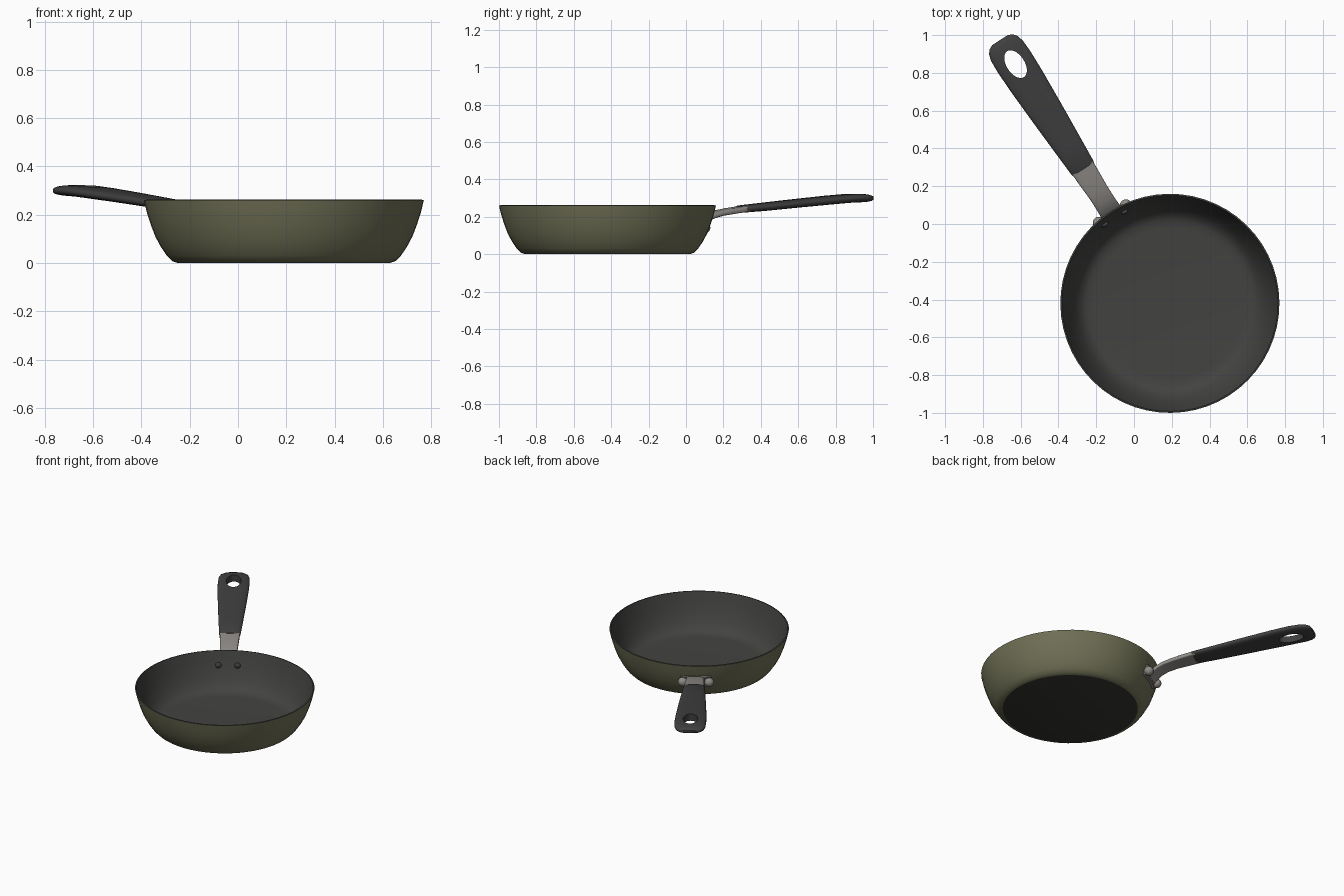
import bpy, bmesh, math
from mathutils import Vector

if "Cube" in bpy.data.objects:
    bpy.data.objects.remove(bpy.data.objects["Cube"])

PAN = (0.19, -0.42, 0)      # pan centre; the handle leaves it along local +Y
TURN = 0.573


def material(name, rgb):
    m = bpy.data.materials.new(name)
    m.diffuse_color = (*rgb, 1)
    m.use_nodes = True
    m.node_tree.nodes["Principled BSDF"].inputs["Base Color"].default_value = m.diffuse_color
    return m


OLIVE = material("olive_enamel", (0.165, 0.165, 0.095))
DARK = material("dark_coating", (0.055, 0.055, 0.053))
BLACK = material("dark_base", (0.035, 0.035, 0.03))
GRIP = material("grip_rubber", (0.05, 0.05, 0.05))
STEEL = material("steel", (0.27, 0.255, 0.24))


def finish(bm, name, mats, angle=40):
    bmesh.ops.recalc_face_normals(bm, faces=bm.faces)
    me = bpy.data.meshes.new(name)
    bm.to_mesh(me)
    bm.free()
    for m in mats:
        me.materials.append(m)
    ob = bpy.data.objects.new(name, me)
    bpy.context.collection.objects.link(ob)
    ob.location = PAN
    ob.rotation_euler.z = TURN
    smooth(ob, angle)
    return ob


def smooth(ob, angle):
    bpy.ops.object.select_all(action='DESELECT')
    ob.select_set(True)
    bpy.context.view_layer.objects.active = ob
    bpy.ops.object.shade_smooth_by_angle(angle=math.radians(angle))


def loft(path, power, n=32):
    """Sweep superellipse sections along (s, z, half width, half thickness)."""
    bm = bmesh.new()
    rings = []
    for i, (s, z, w, t) in enumerate(path):
        a, b = path[max(i - 1, 0)], path[min(i + 1, len(path) - 1)]
        tan = Vector((0, b[0] - a[0], b[1] - a[1])).normalized()
        up = Vector((0, -tan.z, tan.y))
        ring = []
        for k in range(n):
            q = 2 * math.pi * k / n
            c, d = math.cos(q), math.sin(q)
            u = math.copysign(abs(c) ** (2 / power), c) * w
            v = math.copysign(abs(d) ** (2 / power), d) * t
            ring.append(bm.verts.new(Vector((u, s, z)) + up * v))
        rings.append(ring)
    for r0, r1 in zip(rings, rings[1:]):
        for k in range(n):
            bm.faces.new((r0[k], r0[(k + 1) % n], r1[(k + 1) % n], r1[k]))
    bm.faces.new(rings[0])
    bm.faces.new(rings[-1])
    return bm


# Pan: one lathed shell, olive outside, dark inside and underneath
outer = [(0.44, 0.0), (0.463, 0.008), (0.485, 0.03), (0.51, 0.067), (0.533, 0.11),
         (0.552, 0.16), (0.568, 0.21), (0.58, 0.26)]
inner = [(0.572, 0.262), (0.557, 0.21), (0.54, 0.16), (0.52, 0.11), (0.496, 0.067),
         (0.47, 0.034), (0.44, 0.018), (0.40, 0.014)]
profile = outer + inner
N = 56
bm = bmesh.new()
rings = [[bm.verts.new((r * math.cos(2 * math.pi * k / N), r * math.sin(2 * math.pi * k / N), z))
          for k in range(N)] for r, z in profile]
for i, (r0, r1) in enumerate(zip(rings, rings[1:])):
    for k in range(N):
        f = bm.faces.new((r0[k], r0[(k + 1) % N], r1[(k + 1) % N], r1[k]))
        f.material_index = 0 if i < len(outer) - 1 else 1
bm.faces.new(rings[0]).material_index = 2
bm.faces.new(rings[-1]).material_index = 1
finish(bm, "pan", [OLIVE, DARK, BLACK], 50)

# Grip with hanging hole
grip_path = [(0.845, 0.241, 0.066, 0.016), (0.855, 0.242, 0.069, 0.02), (1.0, 0.254, 0.078, 0.022),
             (1.2, 0.272, 0.09, 0.023), (1.4, 0.289, 0.1, 0.024), (1.52, 0.298, 0.103, 0.024),
             (1.59, 0.3, 0.1, 0.023), (1.627, 0.3, 0.09, 0.021), (1.648, 0.299, 0.072, 0.017),
             (1.658, 0.298, 0.05, 0.009)]
grip = finish(loft(grip_path, 2.6), "grip", [GRIP])
bm = bmesh.new()
bmesh.ops.create_cone(bm, cap_ends=True, segments=28, radius1=1, radius2=1, depth=0.3)
bmesh.ops.scale(bm, vec=(0.048, 0.082, 1), verts=bm.verts)
bmesh.ops.translate(bm, vec=(0, 1.507, 0.3), verts=bm.verts)
cutter = finish(bm, "hole_cutter", [GRIP])
mod = grip.modifiers.new("hole", 'BOOLEAN')
mod.operation = 'DIFFERENCE'
mod.solver = 'EXACT'
mod.object = cutter
bpy.context.view_layer.objects.active = grip
bpy.ops.object.modifier_apply(modifier="hole")
bpy.data.objects.remove(cutter)
smooth(grip, 45)

# Steel neck rising from the wall into the grip
neck_path = [(0.55, 0.13, 0.062, 0.010), (0.572, 0.155, 0.06, 0.012), (0.605, 0.183, 0.058, 0.013),
             (0.65, 0.205, 0.057, 0.014), (0.71, 0.22, 0.058, 0.015), (0.78, 0.231, 0.062, 0.016),
             (0.87, 0.243, 0.066, 0.016)]
finish(loft(neck_path, 5), "handle_neck", [STEEL])

# Mounting plate wrapped on the wall
bm = bmesh.new()
rows = []
for k in range(13):
    q = math.radians(90 + (k - 6) * 1.7)
    rows.append([bm.verts.new((r * math.cos(q), r * math.sin(q), z))
                 for r, z in ((0.53, 0.115), (0.552, 0.115), (0.575, 0.18), (0.55, 0.18))])
for a, b in zip(rows, rows[1:]):
    for j in range(4):
        bm.faces.new((a[j], a[(j + 1) % 4], b[(j + 1) % 4], b[j]))
bm.faces.new(rows[0])
bm.faces.new(rows[-1])
finish(bm, "mounting_plate", [STEEL])

# Rivets outside, low rivet heads inside
for side, tag in ((-1, "left"), (1, "right")):
    for kind, pos, size, mat in (("rivet", (0.085, 0.562, 0.142), (0.032, 0.032, 0.031), STEEL),
                                 ("inner_rivet", (0.062, 0.536, 0.17), (0.02, 0.012, 0.02), DARK)):
        bm = bmesh.new()
        bmesh.ops.create_uvsphere(bm, u_segments=20, v_segments=12, radius=1)
        bmesh.ops.scale(bm, vec=size, verts=bm.verts)
        bmesh.ops.translate(bm, vec=(side * pos[0], pos[1], pos[2]), verts=bm.verts)
        finish(bm, f"{kind}_{tag}", [mat], 60)
